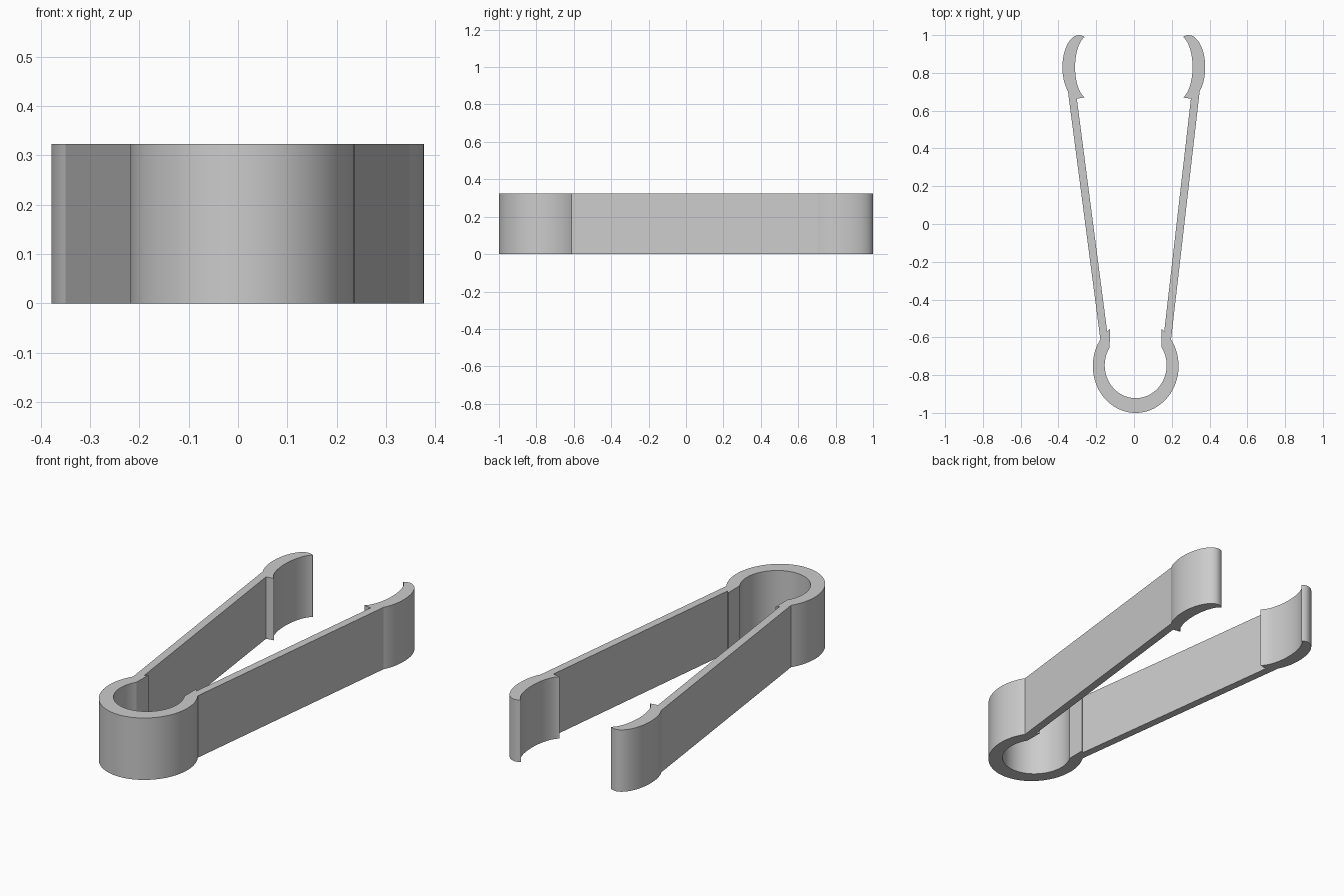
import bpy
import bmesh
from math import cos, sin, radians

old = bpy.data.objects.get("Cube")
if old:
    bpy.data.objects.remove(old, do_unlink=True)

HEIGHT = 0.323


def arc(cx, cy, rx, ry, start, end, steps):
    """Points along an elliptical arc, angles in degrees."""
    angles = [radians(start + (end - start) * i / steps) for i in range(steps + 1)]
    return [(cx + rx * cos(a), cy + ry * sin(a)) for a in angles]


def shift(x, y):
    """The spring loop sits slightly off the centre line of the jaws."""
    blend = min(max((y + 0.5) / 1.2, 0), 1)
    return x + 0.009 * (1 - blend) - 0.001 * blend, y


# Right-hand half of the outline, from the loop bottom round to its inside
outer_loop = arc(0, -0.752, 0.227, 0.248, -90, 34.5, 36)
jaw_back = arc(0.29, 0.83, 0.088, 0.17, -48, 110, 28)
jaw_grip = arc(0.24, 0.83, 0.071, 0.167, 73, -73, 24)
tooth_and_stop = [(0.302, 0.663), (0.151, -0.57), (0.137, -0.555)]
inner_loop = arc(0, -0.748, 0.164, 0.174, 33, -90, 32)

half = outer_loop + jaw_back + jaw_grip + tooth_and_stop + inner_loop
split = len(outer_loop + jaw_back + jaw_grip + tooth_and_stop + inner_loop)

# Join both halves: the loop bottom points lie on the mirror line
mirrored = [(-x, y) for x, y in reversed(half[1:split - 1])]
outline = [shift(x, y) for x, y in half + mirrored]

# Extrude the closed outline upward
bm = bmesh.new()
base = bm.faces.new([bm.verts.new((x, y, 0)) for x, y in outline])
result = bmesh.ops.extrude_face_region(bm, geom=[base], use_keep_orig=True)
top = [v for v in result["geom"] if isinstance(v, bmesh.types.BMVert)]
bmesh.ops.translate(bm, vec=(0, 0, HEIGHT), verts=top)
bmesh.ops.recalc_face_normals(bm, faces=bm.faces)
mesh = bpy.data.meshes.new("spring_clip")
bm.to_mesh(mesh)
bm.free()

clip = bpy.data.objects.new("spring_clip", mesh)
bpy.context.collection.objects.link(clip)

# Plain grey plastic
grey = bpy.data.materials.new("light_grey")
grey.use_nodes = True
colour = (0.6, 0.6, 0.6, 1)
grey.diffuse_color = colour
grey.node_tree.nodes["Principled BSDF"].inputs["Base Color"].default_value = colour
mesh.materials.append(grey)

bpy.ops.object.select_all(action="DESELECT")
clip.select_set(True)
bpy.context.view_layer.objects.active = clip
bpy.ops.object.shade_smooth_by_angle(angle=radians(20))
